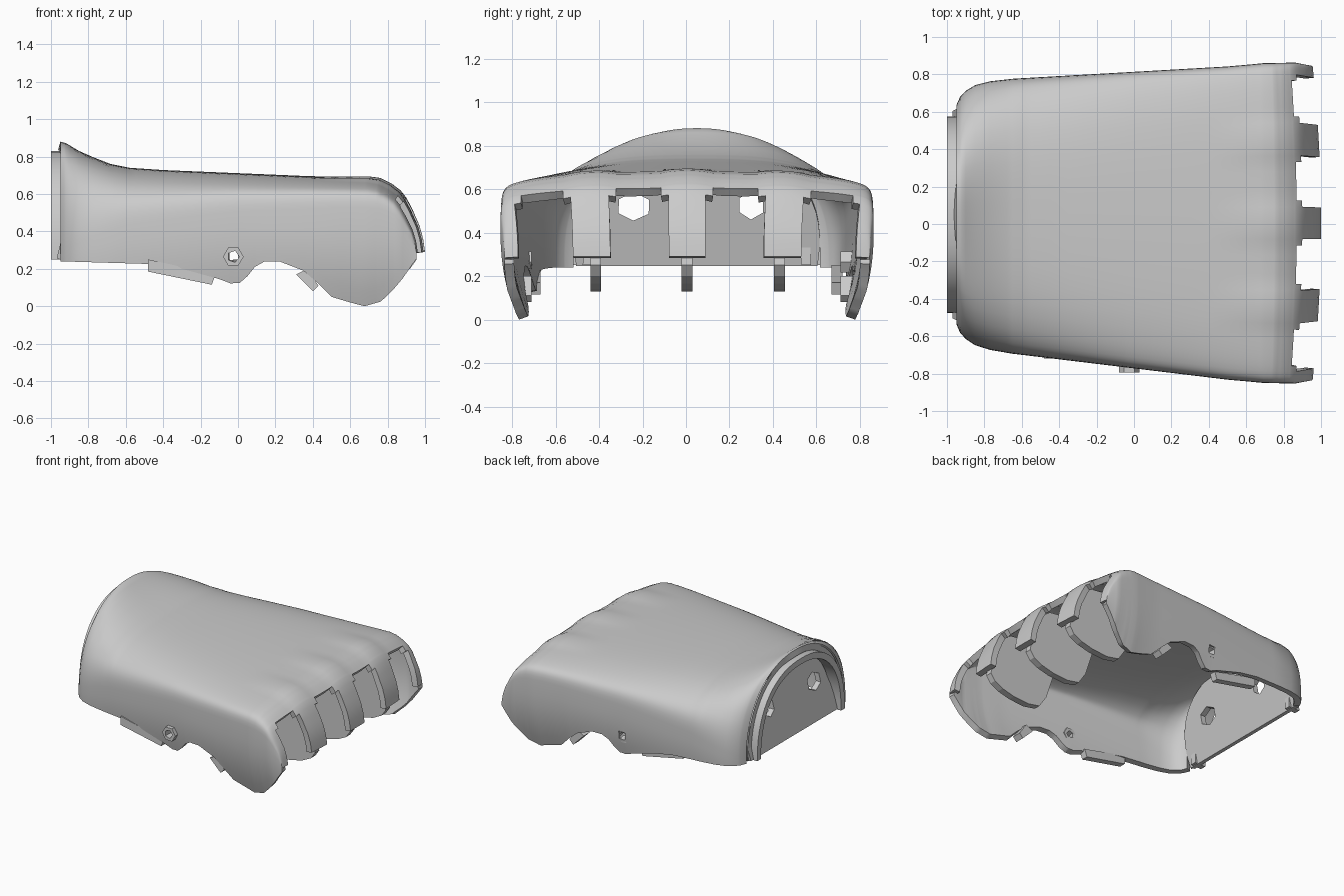
import bpy, bmesh, math

if "Cube" in bpy.data.objects:
    bpy.data.objects.remove(bpy.data.objects["Cube"])


def lerp(table, x):
    if x <= table[0][0]:
        return table[0][1]
    for (a, p), (b, q) in zip(table, table[1:]):
        if x <= b:
            return p + (q - p) * (x - a) / (b - a)
    return table[-1][1]


def smooth(a, b, x):
    t = min(1, max(0, (x - a) / (b - a)))
    return t * t * (3 - 2 * t)


def make(name, verts, faces, fix=True):
    me = bpy.data.meshes.new(name)
    me.from_pydata(verts, [], faces)
    bm = bmesh.new()
    bm.from_mesh(me)
    if fix:
        bmesh.ops.recalc_face_normals(bm, faces=bm.faces)
    bmesh.ops.delete(bm, geom=[v for v in bm.verts if not v.link_faces], context='VERTS')
    bm.to_mesh(me)
    bm.free()
    ob = bpy.data.objects.new(name, me)
    bpy.context.collection.objects.link(ob)
    return ob


def select(ob):
    bpy.ops.object.select_all(action='DESELECT')
    ob.select_set(True)
    bpy.context.view_layer.objects.active = ob


def soften(ob):
    select(ob)
    bpy.ops.object.shade_smooth_by_angle(angle=math.radians(38))


def apply_all(ob):
    select(ob)
    for m in list(ob.modifiers):
        bpy.ops.object.modifier_apply(modifier=m.name)


def thicken(ob, t, offset):
    m = ob.modifiers.new("thick", 'SOLIDIFY')
    m.thickness, m.offset = t, offset
    apply_all(ob)


def cut(ob, cutter):
    m = ob.modifiers.new("cut", 'BOOLEAN')
    m.operation, m.solver, m.object = 'DIFFERENCE', 'EXACT', cutter
    apply_all(ob)
    bpy.data.objects.remove(cutter)


def prism(name, outline, axis, a, b):
    """Closed 2D outline extruded along axis 'x' (y,z points) or 'y' (x,z points)."""
    n = len(outline)
    put = (lambda p, d: (d, p[0], p[1])) if axis == 'x' else (lambda p, d: (p[0], d, p[1]))
    verts = [put(p, d) for d in (a, b) for p in outline]
    faces = [tuple(range(n)), tuple(range(n, 2 * n))]
    faces += [(i, (i + 1) % n, n + (i + 1) % n, n + i) for i in range(n)]
    return make(name, verts, faces)


def ngon(cy, cz, ry, rz, n, turn=0):
    return [(cy + ry * math.cos(turn + 2 * math.pi * i / n),
             cz + rz * math.sin(turn + 2 * math.pi * i / n)) for i in range(n)]


# Shell profile tables along x
TOP = [(-.95, .88), (-.92, .872), (-.85, .83), (-.77, .795), (-.68, .76), (-.58, .74), (-.4, .728), (.7, .682),
       (.76, .672), (.82, .643), (.87, .605), (.9, .567), (.93, .515), (.97, .43), (.99, .36), (1, .29)]
BOT = [(-.95, .24), (-.45, .225), (-.3, .2), (-.1, .145), (-.04, .122), (.01, .125), (.05, .16),
       (.09, .21), (.14, .238), (.22, .24), (.35, .19), (.42, .13), (.5, .05), (.6, .02), (.68, 0),
       (.78, .025), (.86, .09), (.92, .15), (.97, .215), (1, .255)]
HALF = [(-.95, .585), (-.93, .63), (-.9, .663), (-.85, .695), (-.77, .718), (-.65, .735),
        (.7, .855), (.9, .858), (1, .84)]
MID = [(-.95, .05), (-.6, .04), (.5, .005)]
SPRING = [(-.95, .27), (-.85, .3), (-.6, .36), (0, .42)]
POWER = [(-.95, 2.2), (-.85, 2.6), (-.6, 3.6), (.2, 5.2), (.7, 6.5)]
DIVIDERS = (-.52, 0, .52)
GAPS = ((-.925, -.625), (-.42, -.1), (.1, .42), (.625, .925))

# Positions across the arch (-1..1), aligned with the finger gaps
half = [0, .05, .1, .14, .2, .26, .32, .38, .42, .47, .52, .57, .625, .665, .72, .77, .82, .855, .89,
        .925, .945, .96, .973, .984, .992, .997, .9993, 1]
ACROSS = [-s for s in half[:0:-1]] + half
LOW = 5


def section(x):
    top, bot, hw, yc, n = (lerp(t, x) for t in (TOP, BOT, HALF, MID, POWER))
    zs = min(lerp(SPRING, x), bot + .6 * (top - bot))
    h = top - zs
    crown = .035 * min(1, h / .25) * smooth(-.95, -.5, x)
    side = [(1 - .09 * ((zs - z) / .4) ** 2, z) for z in
            [bot + (zs - bot) * k / LOW for k in range(LOW)]]
    pts = [(-s, z) for s, z in side]
    for s in ACROSS:
        z = zs + h * max(0, 1 - abs(s) ** n) ** (1 / n) - crown * s * s * (1 - abs(s) ** 12)
        d = min(abs(s - c) for c in DIVIDERS)
        z += .014 * max(0, 1 - (d / .15) ** 2) * (smooth(.35, .8, x) - smooth(.88, 1, x))
        pts.append((s, z))
    pts += [(s, z) for s, z in reversed(side)]
    bow = .045 * smooth(.6, 1, x)
    return [(x - bow * s * s, yc + hw * s, z) for s, z in pts]


# Palm shell: lofted arch sections curling down at the knuckles, with finger gaps and tie holes
xs = sorted({t[0] for t in TOP + BOT + HALF} | {i / 20 for i in range(-12, 20)})
rows = [section(x) for x in xs]
w = len(rows[0])


def is_open(i, j):
    x = (xs[i] + xs[i + 1]) / 2
    if j in (2, w - 4) and -.051 < x < .001:
        return True
    k = j - LOW
    if not 0 <= k < len(ACROSS) - 1:
        return False
    s = (ACROSS[k] + ACROSS[k + 1]) / 2
    inset = .035 if x < .9 else 0
    return x > .87 and any(a + inset < s < b - inset for a, b in GAPS)


verts = [p for r in rows for p in r]
faces = [(i * w + j, (i + 1) * w + j, (i + 1) * w + j + 1, i * w + j + 1)
         for i in range(len(rows) - 1) for j in range(w - 1) if not is_open(i, j)]
shell = make("palm_shell", verts, faces, False)
thicken(shell, .045, -1)
soften(shell)


def arch_line(hw, top):
    out = []
    for k in range(33):
        s = math.sin((2 * k / 32 - 1) * math.pi / 2)
        out.append((.05 + hw * s, .25 + (top - .25) * max(0, 1 - abs(s) ** 2.3) ** (1 / 2.3)))
    return out


# Slanted wrist wall with two cord holes
arch = []
for y, z in arch_line(.555, .79):
    t = (z - .25) / .54
    arch.append((-.95 + .13 * t, .05 + (y - .05) * (1 + .15 * t), z))
wall = make("wrist_wall", arch, [tuple(range(33))])
thicken(wall, .04, 0)
for cy, cz, r in ((-.24, .52, .08), (.3, .525, .062)):
    cut(wall, prism("cord_cutter", ngon(cy, cz, r, .065, 6, .5), 'x', -1.2, -.5))

# Arched wrist flange behind the shell
outer, inner = arch_line(.525, .83), arch_line(.48, .785)
prism("wrist_flange", outer + inner[::-1], 'x', -1, -.91)
soften(bpy.context.scene.objects["wrist_flange"])

# Rear rim closing the step between shell edge and flange
rv = [(-.948, y, z) for line in (arch_line(.57, .865), outer) for y, z in line]
make("wrist_rim", rv, [(k, k + 1, 34 + k, 33 + k) for k in range(32)])

# Finger partitions behind each knuckle strap
FIN = [(.35, .66), (.78, .61), (.86, .55), (.91, .45), (.94, .35), (.955, .25), (.92, .2),
       (.85, .165), (.75, .14), (.62, .13), (.52, .15), (.46, .24), (.4, .42)]
for y in (-.415, .005, .43):
    prism("finger_partition", FIN, 'y', y - .025, y + .025)

# Side tabs and tie eyelets, on both sides
for s in (-1, 1):
    prism("side_tab", [(-.48, .25), (-.48, .185), (-.14, .115), (-.12, .17)], 'y', s * .67, s * .72)
    prism("finger_tab", [(.31, .17), (.37, .2), (.43, .11), (.4, .08)], 'y', s * .71, s * .78)
    ring = prism("tie_eyelet", ngon(-.025, .265, .055, .055, 6), 'y', s * .71, s * .795)
    cut(ring, prism("eyelet_cutter", ngon(-.025, .265, .032, .032, 5), 'y', s * .6, s * 1))
